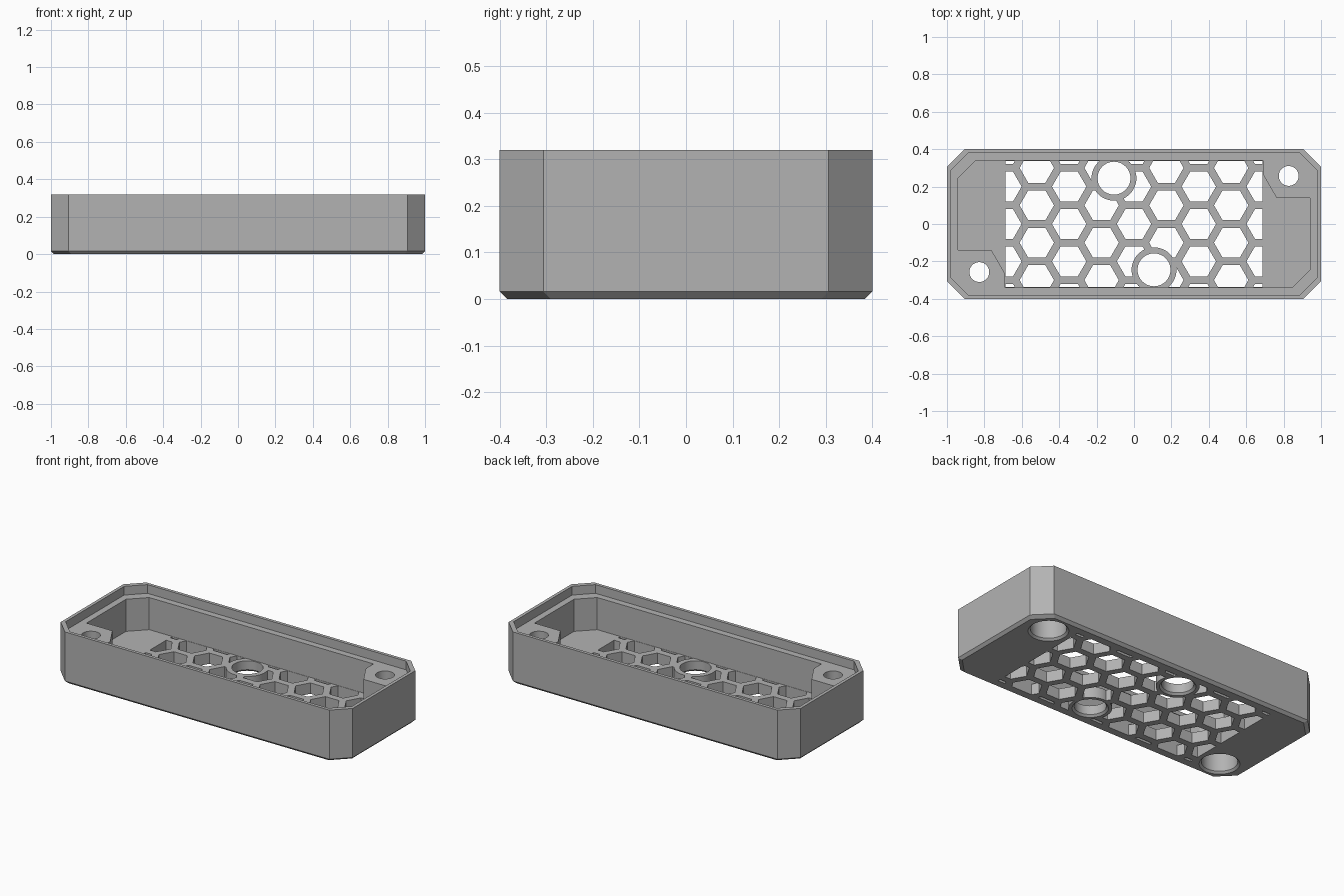
import bpy, bmesh, math

old = bpy.data.objects.get("Cube")
if old:
    bpy.data.objects.remove(old, do_unlink=True)

grey = bpy.data.materials.new("light_grey")
grey.use_nodes = True
COLOUR = (0.45, 0.45, 0.45, 1)
grey.diffuse_color = COLOUR
grey.node_tree.nodes["Principled BSDF"].inputs["Base Color"].default_value = COLOUR

LENGTH, WIDTH, HEIGHT = 1.0, 0.4, 0.32   # half length, half width, full height
CUT, LEDGE, FLOOR = 0.094, 0.266, 0.067  # corner cut, ledge height, floor top
GRID_X, GRID_Y = 0.688, 0.338            # half size of the vent area
PITCH, HEX_R = 0.2, 0.092                # vent cell spacing and radius


def loft(bm, loops):
    """Add a closed solid through matching loops of points."""
    rings = [[bm.verts.new(p) for p in loop] for loop in loops]
    n = len(rings[0])
    for a, b in zip(rings, rings[1:]):
        for i in range(n):
            j = (i + 1) % n
            bm.faces.new((a[i], a[j], b[j], b[i]))
    bm.faces.new(rings[0][::-1])
    bm.faces.new(rings[-1])


def finish(name, bm):
    bmesh.ops.recalc_face_normals(bm, faces=bm.faces)
    mesh = bpy.data.meshes.new(name)
    bm.to_mesh(mesh)
    bm.free()
    mesh.materials.append(grey)
    obj = bpy.data.objects.new(name, mesh)
    bpy.context.collection.objects.link(obj)
    return obj


def solid(name, *stacks):
    bm = bmesh.new()
    for loops in stacks:
        loft(bm, loops)
    return finish(name, bm)


def octagon(inset, z):
    x, y = LENGTH - inset, WIDTH - inset
    quarter = [(x, y - CUT), (x - CUT, y)]
    pts = quarter + [(-a, b) for a, b in quarter[::-1]]
    pts += [(-a, -b) for a, b in pts]
    return [(a, b, z) for a, b in pts]


def polygon(cx, cy, r, z, n=48):
    return [(cx + r * math.cos(math.tau * i / n),
             cy + r * math.sin(math.tau * i / n), z) for i in range(n)]


def turned(cx, cy, profile, n=48):
    return [polygon(cx, cy, r, z, n) for r, z in profile]


def combine(target, tool, operation):
    """Apply a boolean and discard the tool."""
    tool.hide_render = True
    mod = target.modifiers.new("cut", "BOOLEAN")
    mod.operation, mod.solver, mod.object = operation, "EXACT", tool
    bpy.context.view_layer.objects.active = target
    bpy.ops.object.modifier_apply(modifier=mod.name)
    bpy.data.objects.remove(tool, do_unlink=True)


# Tray shell: chamfered base, outer wall, stepped rim, cavity floor
tray = solid("tray", [octagon(i, z) for i, z in (
    (0.016, 0), (0, 0.016), (0, HEIGHT), (0.02, HEIGHT),
    (0.02, LEDGE), (0.06, LEDGE), (0.06, FLOOR))])

# Screw posts in two opposite corners
corner = [(0.69, 0.36), (0.69, 0.265), (0.762, 0.14), (0.96, 0.14),
          (0.96, 0.36 - CUT), (0.96 - CUT, 0.36)]
for s in (1, -1):
    post = solid("screw_post", [[(s * x, s * y, z) for x, y in corner]
                                for z in (0.03, LEDGE)])
    combine(tray, post, "UNION")

# Honeycomb vent, trimmed to a rectangle and kept clear of the two rings
cells = []
step = PITCH * math.sqrt(3) / 2
for col in range(-5, 6):
    for row in range(-3, 4):
        y = (row + 0.5 * (col % 2)) * PITCH
        cells.append(turned(col * step, y, ((HEX_R, -0.05), (HEX_R, 0.1)), 6))
vent = solid("vent_cutter", *cells)
frame = [(GRID_X, GRID_Y), (-GRID_X, GRID_Y), (-GRID_X, -GRID_Y), (GRID_X, -GRID_Y)]
combine(vent, solid("vent_bounds", [[(x, y, z) for x, y in frame] for z in (-0.1, 0.2)]),
        "INTERSECT")
RING = (-0.107, 0.245)
combine(vent, solid("ring_keep", *[
    turned(s * RING[0], s * RING[1], ((0.12, -0.2), (0.12, 0.3))) for s in (1, -1)]),
    "DIFFERENCE")
combine(tray, vent, "DIFFERENCE")

# Round floor holes and counterbored screw holes, chamfered underneath
hole = ((0.116, -0.016), (0.088, 0.012), (0.088, 0.15))
screw = ((0.128, -0.016), (0.1, 0.012), (0.1, 0.2), (0.053, 0.2), (0.053, 0.4))
combine(tray, solid("hole_cutters", *[
    turned(s * x, s * y, prof) for s in (1, -1)
    for x, y, prof in ((*RING, hole), (0.827, 0.257, screw))]), "DIFFERENCE")

# Crisp edges, smooth round holes
for o in bpy.context.selected_objects:
    o.select_set(False)
tray.select_set(True)
bpy.context.view_layer.objects.active = tray
bpy.ops.object.shade_smooth_by_angle(angle=math.radians(25))
